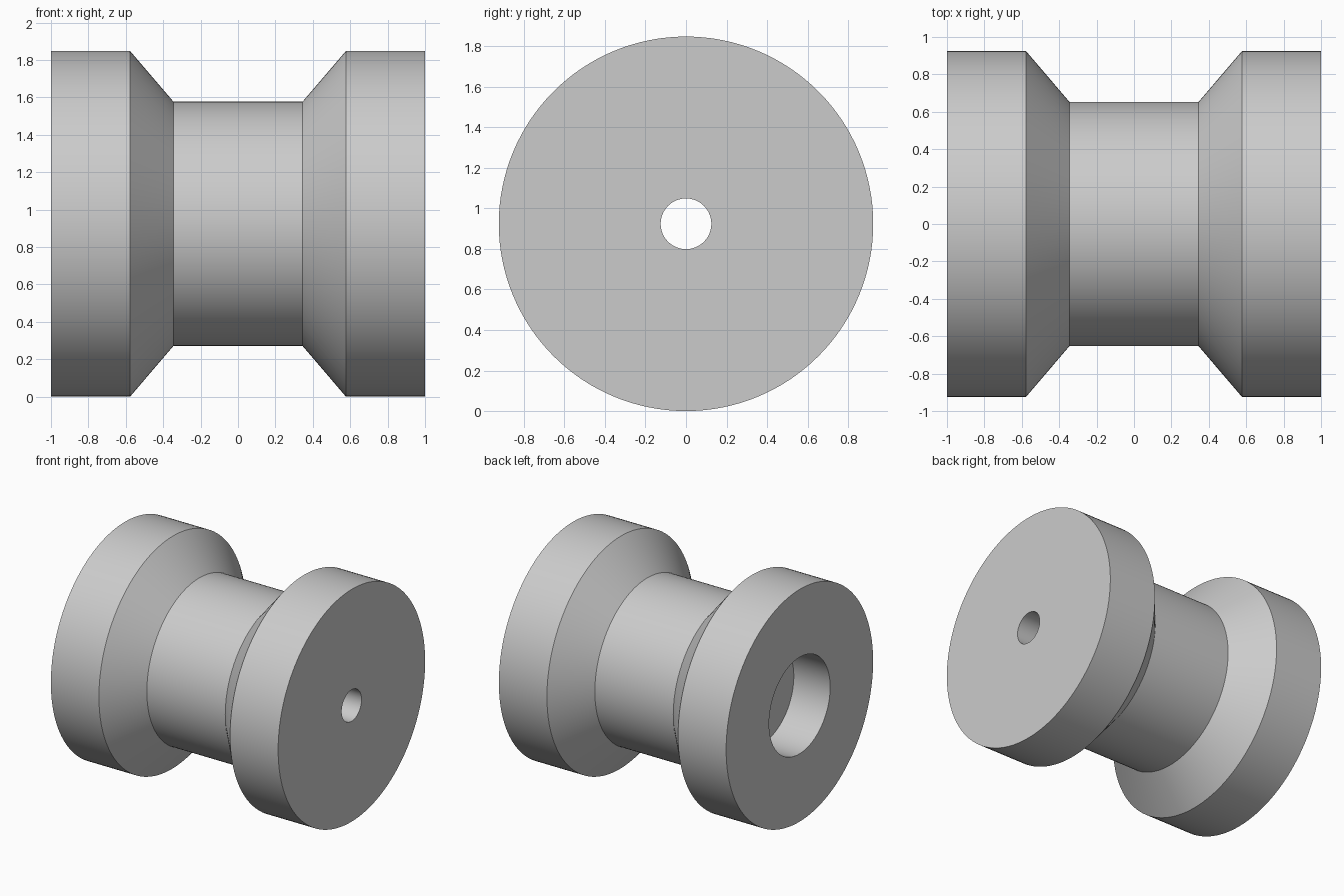
import bpy
import bmesh
from math import cos, sin, tau, radians

cube = bpy.data.objects.get("Cube")
if cube:
    bpy.data.objects.remove(cube, do_unlink=True)

# Single flat grey
grey = bpy.data.materials.new("plain grey")
grey.use_nodes = True
grey.diffuse_color = (0.6, 0.6, 0.6, 1)
grey.node_tree.nodes["Principled BSDF"].inputs["Base Color"].default_value = (0.6, 0.6, 0.6, 1)

SEGMENTS = 128
RIM, CORE = 0.924, 0.653         # outer radii
BORE, POCKET = 0.125, 0.384      # hole radii
POCKET_FLOOR = -0.68

# Closed cross-section (x, radius): outside from left to right, then back through the bore
profile = [
    (-1, POCKET), (-1, RIM), (-0.577, RIM), (-0.345, CORE),
    (0.345, CORE), (0.577, RIM), (1, RIM), (1, BORE),
    (POCKET_FLOOR, BORE), (POCKET_FLOOR, POCKET),
]

# Revolve the cross-section around the x axis
bm = bmesh.new()
rings = []
for x, r in profile:
    rings.append([bm.verts.new((x, r * cos(tau * i / SEGMENTS), RIM + r * sin(tau * i / SEGMENTS)))
                  for i in range(SEGMENTS)])
for a, b in zip(rings, rings[1:] + rings[:1]):
    for i in range(SEGMENTS):
        j = (i + 1) % SEGMENTS
        bm.faces.new((a[i], a[j], b[j], b[i]))
bmesh.ops.recalc_face_normals(bm, faces=bm.faces)

mesh = bpy.data.meshes.new("grooved_roller")
bm.to_mesh(mesh)
bm.free()
mesh.materials.append(grey)
roller = bpy.data.objects.new("grooved_roller", mesh)
bpy.context.collection.objects.link(roller)

# Smooth round walls, crisp rims
bpy.ops.object.select_all(action="DESELECT")
roller.select_set(True)
bpy.context.view_layer.objects.active = roller
bpy.ops.object.shade_smooth_by_angle(angle=radians(30))
